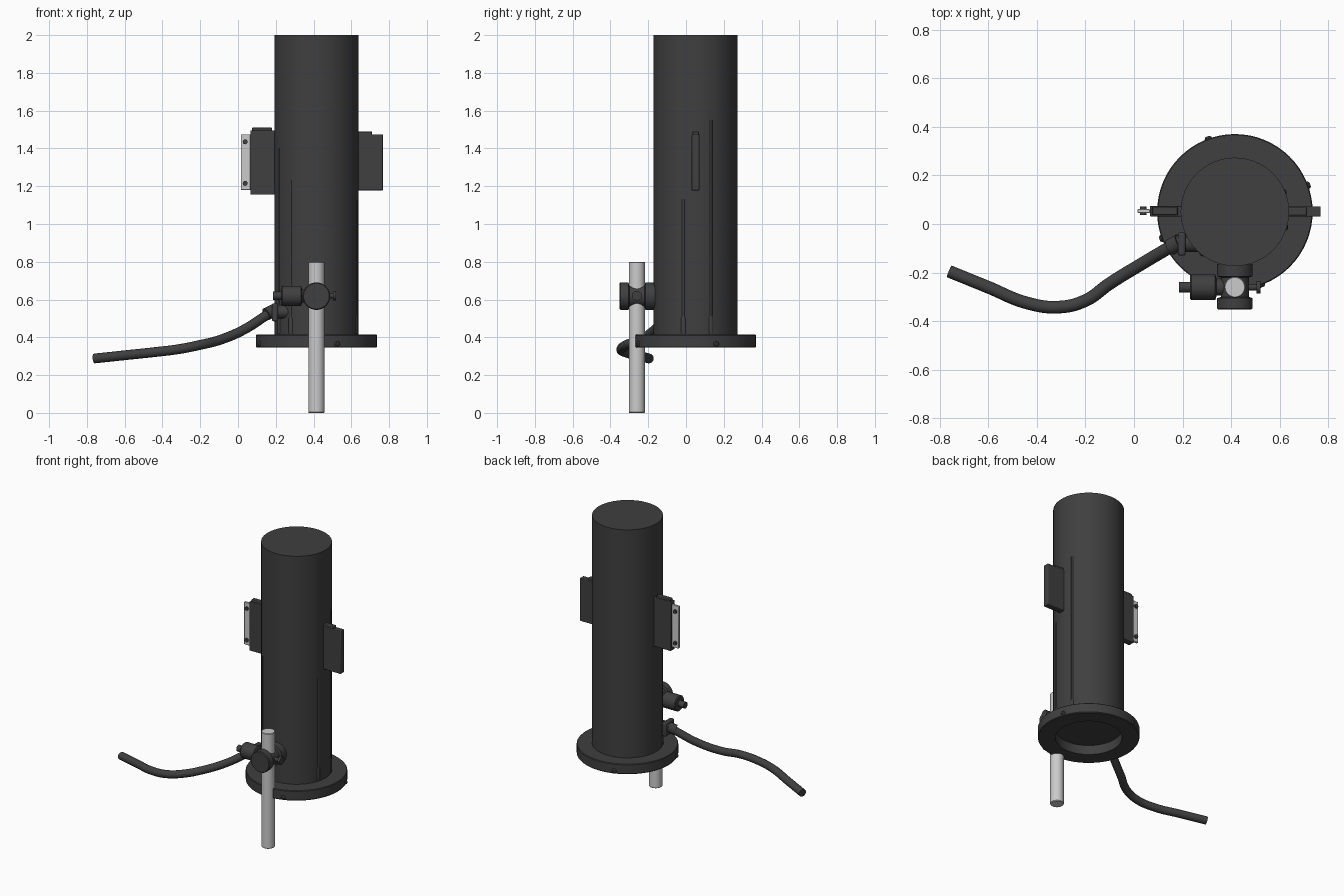
import bpy, bmesh, math
from mathutils import Vector

if "Cube" in bpy.data.objects:
    bpy.data.objects.remove(bpy.data.objects["Cube"])

def material(name, c):
    m = bpy.data.materials.new(name)
    m.diffuse_color = (c, c, c, 1)
    m.use_nodes = True
    m.node_tree.nodes["Principled BSDF"].inputs["Base Color"].default_value = m.diffuse_color
    return m

DARK = material("dark_casing", 0.05)
LIGHT = material("pale_metal", 0.6)
CX, CY, R = 0.415, 0.05, 0.223

def finish(ob, name, mat, bevel=0):
    ob.name = name
    ob.data.materials.append(mat)
    if bevel:
        b = ob.modifiers.new("bevel", 'BEVEL')
        b.width, b.segments = bevel, 2
    bpy.context.view_layer.objects.active = ob
    ob.select_set(True)
    bpy.ops.object.shade_smooth_by_angle(angle=math.radians(35))
    ob.select_set(False)
    return ob

def box(name, lo, hi, mat=DARK, bevel=0.004):
    lo, hi = Vector(lo), Vector(hi)
    bpy.ops.mesh.primitive_cube_add(size=1, location=(lo + hi) / 2)
    ob = bpy.context.object
    for v in ob.data.vertices:
        v.co = v.co * (hi - lo)
    return finish(ob, name, mat, bevel)

def turned(name, profile, origin, axis=(0, 0, 1), mat=DARK, n=32, closed=False):
    """Lathe (radius, distance) points around an axis through origin."""
    bm = bmesh.new()
    rot = Vector(axis).to_track_quat('Z', 'Y')
    rings = [[bm.verts.new(Vector(origin) + rot @ Vector(
        (r * math.cos(math.tau * i / n), r * math.sin(math.tau * i / n), d)))
        for i in range(n)] for r, d in profile]
    pairs = list(zip(rings, rings[1:]))
    if closed:
        pairs.append((rings[-1], rings[0]))
    for a, b in pairs:
        for i in range(n):
            j = (i + 1) % n
            bm.faces.new((a[i], a[j], b[j], b[i]))
    if not closed:
        bm.faces.new(rings[0])
        bm.faces.new(rings[-1])
    bmesh.ops.recalc_face_normals(bm, faces=bm.faces)
    me = bpy.data.meshes.new(name)
    bm.to_mesh(me)
    bm.free()
    ob = bpy.data.objects.new(name, me)
    bpy.context.collection.objects.link(ob)
    return finish(ob, name, mat)

def around(angle, r, z):
    a = math.radians(angle)
    return (CX + r * math.cos(a), CY + r * math.sin(a), z)

# main housing and base ring
turned("housing", [(R, 0.41), (R, 2.0)], (CX, CY, 0), n=64)
turned("base_ring", [(0.21, 0.345), (0.316, 0.345), (0.32, 0.35), (0.32, 0.411),
                     (0.316, 0.415), (0.21, 0.415)], (CX, CY, 0), n=64, closed=True)

# bolts on the ring rim
for i in range(4):
    a = 20 + 90 * i
    d = (math.cos(math.radians(a)), math.sin(math.radians(a)), 0)
    turned(f"ring_bolt_{i}", [(0.015, -0.02), (0.015, 0.005), (0.009, 0.012)],
           around(a, 0.318, 0.365), d, n=12)

# slim vertical rods with feet, nearly flush with the housing
for i, (a, z0, z1) in enumerate([(-17, 0.42, 1.13), (22, 0.42, 1.55),
                                 (207, 0.42, 1.4), (232, 0.42, 1.23)]):
    turned(f"side_rod_{i}", [(0.007, z0), (0.007, z1)], around(a, R - 0.003, 0), n=12)
    turned(f"rod_foot_{i}", [(0.015, z0), (0.015, 0.5), (0.007, 0.53)],
           around(a, R - 0.009, 0), n=12)

# support pole
turned("pole", [(0.04, 0), (0.043, 0.004), (0.043, 0.796), (0.04, 0.8)],
       (CX, -0.26, 0), mat=LIGHT)

# clamp around the pole, with side knob and nut
clamp = (CX, 0, 0.618)
turned("clamp_body", [(0.068, -0.352), (0.073, -0.347), (0.073, -0.305), (0.058, -0.3),
                      (0.058, -0.22), (0.073, -0.215), (0.073, -0.165)], clamp, (0, 1, 0))
side = (0, -0.26, 0.62)
turned("clamp_knob", [(0.022, 0.185), (0.022, 0.23), (0.048, 0.23), (0.053, 0.236),
                      (0.053, 0.334), (0.035, 0.34), (0.035, 0.39)], side, (1, 0, 0))
turned("clamp_nut", [(0.014, 0.44), (0.014, 0.503), (0.026, 0.503), (0.026, 0.52)],
       side, (1, 0, 0), n=12)

# left fin with cap and pale mounting strip
box("left_fin", (0.065, 0.031, 1.155), (0.2, 0.075, 1.495))
box("left_fin_cap", (0.075, 0.036, 1.49), (0.18, 0.07, 1.51))
box("mounting_strip", (0.015, 0.045, 1.18), (0.066, 0.061, 1.475), LIGHT, 0.003)
for i, z in enumerate((1.215, 1.435)):
    turned(f"strip_bolt_{i}", [(0.013, 0.037), (0.013, 0.072)], (0.038, 0, z), (0, 1, 0), n=16)

# right fin with cap
box("right_fin", (0.63, 0.03, 1.178), (0.768, 0.072, 1.475))
box("right_fin_cap", (0.63, 0.034, 1.46), (0.71, 0.068, 1.49))

# hose
path = [(0.20, -0.065, 0.55), (0.14, -0.10, 0.51), (0.03, -0.165, 0.44), (-0.10, -0.245, 0.385),
        (-0.2, -0.315, 0.36), (-0.31, -0.342, 0.338), (-0.44, -0.325, 0.322),
        (-0.6, -0.26, 0.305), (-0.76, -0.195, 0.288)]
cu = bpy.data.curves.new("hose", 'CURVE')
cu.dimensions = '3D'
cu.bevel_depth, cu.bevel_resolution, cu.use_fill_caps = 0.026, 5, True
sp = cu.splines.new('BEZIER')
sp.bezier_points.add(len(path) - 1)
for p, co in zip(sp.bezier_points, path):
    p.co = co
    p.handle_left_type = p.handle_right_type = 'AUTO'
cu.materials.append(DARK)
bpy.context.collection.objects.link(bpy.data.objects.new("hose", cu))

# hose socket: plate, collar and short stub into the housing
box("hose_plate", (0.18, -0.13, 0.485), (0.212, -0.035, 0.58), bevel=0.008)
turned("hose_collar", [(0.034, -0.02), (0.034, 0.03)], (0.165, -0.087, 0.53), (0.8, 0.45, 0.4))
turned("hose_stub", [(0.035, 0.2), (0.035, 0.27)], (0, -0.08, 0.535), (1, 0, 0))
